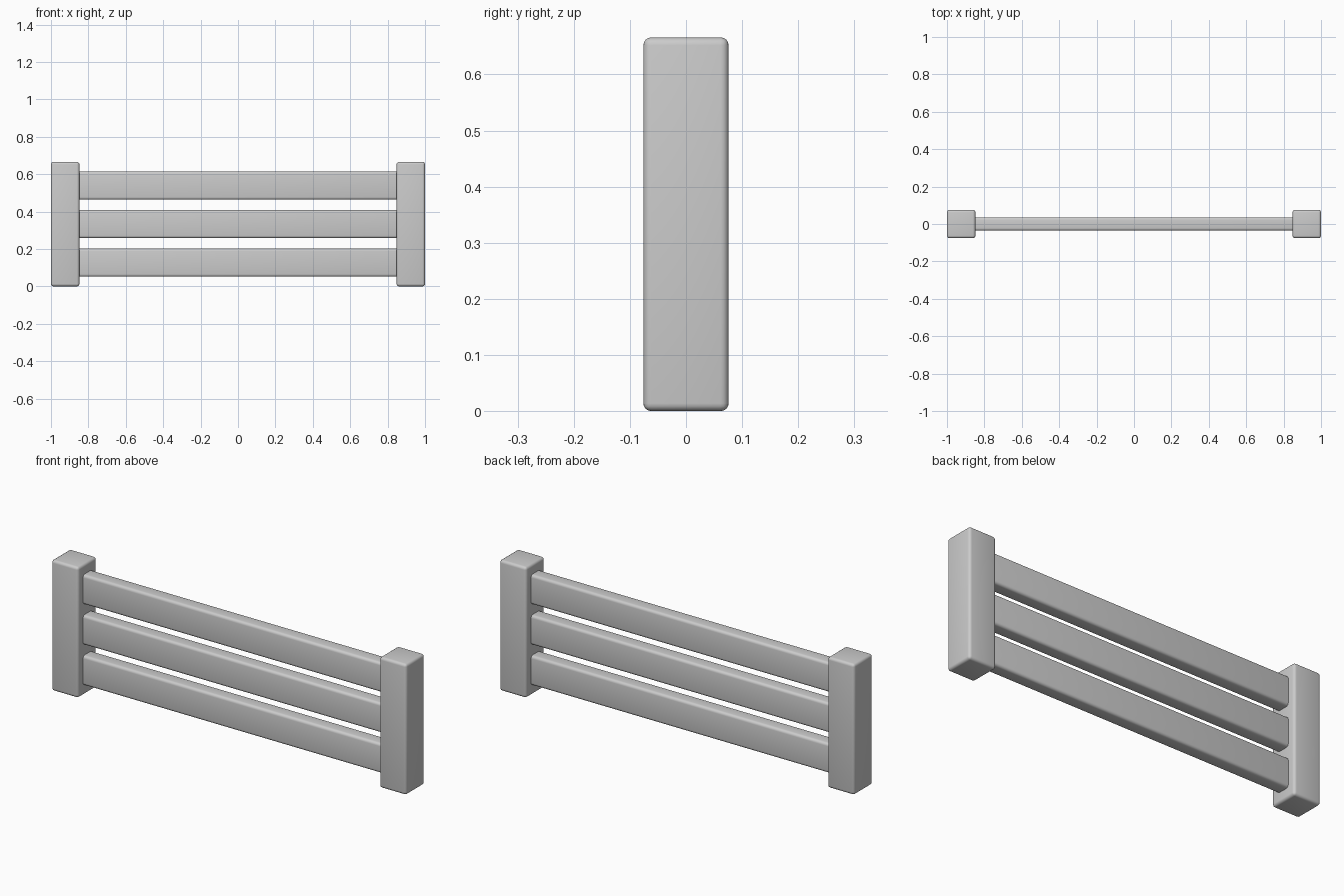
import bpy

if "Cube" in bpy.data.objects:
    bpy.data.objects.remove(bpy.data.objects["Cube"])

HEIGHT = 0.666      # overall post height
POST = 0.152        # square post width
RAIL_H = 0.151      # plank height
RAIL_T = 0.072      # plank thickness
RAIL_STEP = 0.206   # spacing between plank centres


def rounded_box(name, size, location, radius):
    bpy.ops.mesh.primitive_cube_add(size=1, location=location)
    ob = bpy.context.object
    ob.name = name
    ob.scale = size
    bpy.ops.object.transform_apply(location=False, rotation=False, scale=True)
    bevel = ob.modifiers.new("rounded_edges", 'BEVEL')
    bevel.width = radius
    bevel.segments = 4
    bpy.ops.object.modifier_apply(modifier=bevel.name)
    bpy.ops.object.shade_smooth_by_angle()
    return ob


# End posts
for side, sx in (("left", -1), ("right", 1)):
    rounded_box(side + "_post", (POST, POST, HEIGHT),
                (sx * (1 - POST / 2), 0, HEIGHT / 2), 0.014)

# Horizontal rails, ends tucked slightly into the posts
for i, label in enumerate(("lower", "middle", "upper")):
    rounded_box(label + "_rail", (1.74, RAIL_T, RAIL_H),
                (0, 0, HEIGHT / 2 + (i - 1) * RAIL_STEP), 0.014)
